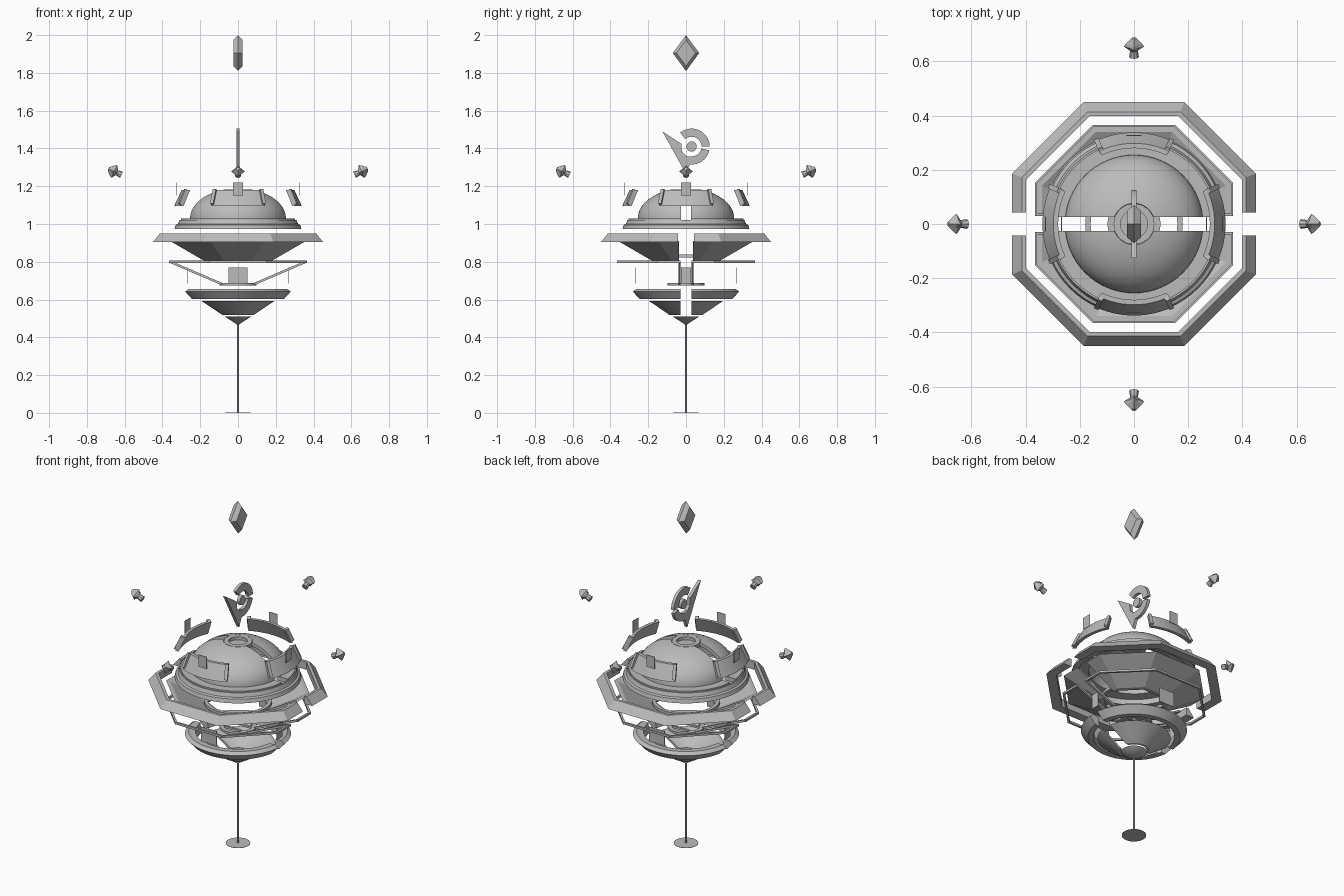
import bpy, bmesh
from math import radians, cos, sin, pi, sqrt
from mathutils import Matrix, Vector

if "Cube" in bpy.data.objects:
    bpy.data.objects.remove(bpy.data.objects["Cube"], do_unlink=True)

grey = bpy.data.materials.new("plain grey")
grey.use_nodes = True
grey.diffuse_color = (0.5, 0.5, 0.5, 1)
grey.node_tree.nodes["Principled BSDF"].inputs["Base Color"].default_value = (0.5, 0.5, 0.5, 1)


def finish(bm, name, smooth=False, mirror=False):
    bmesh.ops.recalc_face_normals(bm, faces=bm.faces)
    mesh = bpy.data.meshes.new(name)
    bm.to_mesh(mesh)
    bm.free()
    mesh.materials.append(grey)
    obj = bpy.data.objects.new(name, mesh)
    bpy.context.collection.objects.link(obj)
    if smooth:
        bpy.ops.object.select_all(action='DESELECT')
        obj.select_set(True)
        bpy.context.view_layer.objects.active = obj
        bpy.ops.object.shade_smooth_by_angle(angle=radians(30))
    if mirror:
        mod = obj.modifiers.new("other half", 'MIRROR')
        mod.use_axis = (False, True, False)
    return obj


def lathe(name, profile, sides=64, slot=0, arc=None):
    """Sweep a closed (radius, height) profile; slot cuts a gap along x."""
    bm = bmesh.new()
    octagon = sides == 8
    scale = 1 / cos(pi / 8) if octagon else 1
    start = pi / 8 if octagon else 0
    count = sides
    if arc:
        start, count = -arc, sides + 1
    step = 2 * arc / sides if arc else 2 * pi / sides
    rings = []
    for i in range(count):
        a = start + i * step
        rings.append([bm.verts.new((r * scale * cos(a), r * scale * sin(a), z)) for r, z in profile])
    n = len(profile)
    for i in range(sides):
        p, q = rings[i], rings[(i + 1) % count]
        for j in range(n):
            k = (j + 1) % n
            bm.faces.new((p[j], q[j], q[k], p[k]))
    if arc:
        bm.faces.new(rings[0])
        bm.faces.new(rings[-1])
    bmesh.ops.remove_doubles(bm, verts=bm.verts, dist=1e-5)
    if slot:
        cut = bmesh.ops.bisect_plane(bm, geom=bm.verts[:] + bm.edges[:] + bm.faces[:],
                                     plane_co=(0, slot, 0), plane_no=(0, 1, 0), clear_inner=True)
        edges = [e for e in cut["geom_cut"] if isinstance(e, bmesh.types.BMEdge)]
        bmesh.ops.edgenet_fill(bm, edges=edges)
    return finish(bm, name, smooth=not octagon, mirror=bool(slot))


def box(name, center, size):
    bm = bmesh.new()
    bmesh.ops.create_cube(bm, size=1, matrix=Matrix.Translation(center) @ Matrix.Diagonal((*size, 1)))
    return finish(bm, name)


def plate(name, points, half=0.009):
    """Flat plate in the y-z plane."""
    bm = bmesh.new()
    face = bm.faces.new([bm.verts.new((-half, y, z)) for y, z in points])
    out = bmesh.ops.extrude_face_region(bm, geom=[face])["geom"]
    bmesh.ops.translate(bm, vec=(2 * half, 0, 0), verts=[v for v in out if isinstance(v, bmesh.types.BMVert)])
    return finish(bm, name)


def four_around(obj):
    """Repeat an object made on the +x side on all four sides."""
    base = obj.matrix_basis.copy()
    for i in range(1, 4):
        copy = obj.copy()
        bpy.context.collection.objects.link(copy)
        copy.matrix_basis = Matrix.Rotation(i * pi / 2, 4, 'Z') @ base


def arc_points(radius, a, b, n=20):
    return [(0.03 + radius * cos(radians(a + (b - a) * i / n)),
             1.41 + radius * sin(radians(a + (b - a) * i / n))) for i in range(n + 1)]


# Floating gem: bevelled rhombus
bm = bmesh.new()
layers = []
for x, s in ((-0.025, 0.72), (0, 1), (0.025, 0.72)):
    layers.append([bm.verts.new((x, y * s, 1.905 + z * s)) for y, z in ((0, 0.095), (0.07, 0), (0, -0.095), (-0.07, 0))])
for p, q in zip(layers, layers[1:]):
    for j in range(4):
        bm.faces.new((p[j], p[j - 1], q[j - 1], q[j]))
bm.faces.new(layers[0])
bm.faces.new(layers[-1])
finish(bm, "floating_gem")

# Emblem: blade, split ring and centre disc
plate("emblem_blade", [(-0.125, 1.49), (-0.025, 1.425), (-0.022, 1.385), (0.0, 1.36),
                       (0.025, 1.355), (0.02, 1.315), (0.0, 1.265)])
plate("emblem_upper_arc", arc_points(0.095, 130, 0) + arc_points(0.052, 0, 130))
plate("emblem_lower_arc", arc_points(0.095, -12, -100) + arc_points(0.052, -100, -12))
plate("emblem_centre", arc_points(0.027, 0, 345, 23))

# Hovering star ornaments, tilted outward and up
bm = bmesh.new()
rings = []
for x, r, star in ((-0.042, 0.018, 1), (-0.016, 0.014, 1), (0, 0.037, 0.6), (0.012, 0.03, 0.65), (0.034, 0.01, 0.8)):
    rings.append([bm.verts.new((x, r * (star if i % 2 else 1) * cos(i * pi / 4),
                                r * (star if i % 2 else 1) * sin(i * pi / 4))) for i in range(8)])
for p, q in zip(rings, rings[1:]):
    for j in range(8):
        bm.faces.new((p[j], p[j - 1], q[j - 1], q[j]))
bm.faces.new(rings[0])
bm.faces.new(rings[-1])
ornament = finish(bm, "star_ornament")
ornament.matrix_basis = Matrix.Translation((0.655, 0, 1.278)) @ Matrix.Rotation(radians(-25), 4, 'Y')
four_around(ornament)

# Curved panels around the dome with end clips and tabs
four_around(lathe("curved_panel", [(0.28, 1.18), (0.298, 1.18), (0.338, 1.095), (0.318, 1.095)], 12, arc=radians(25)))
for side in (-1, 1):
    clip = box("panel_clip", (0, 0, 0), (0.022, 0.018, 0.085))
    clip.matrix_basis = (Matrix.Rotation(side * radians(24), 4, 'Z') @ Matrix.Translation((0.316, 0, 1.143))
                         @ Matrix.Rotation(radians(-25), 4, 'Y'))
    four_around(clip)
four_around(box("panel_tab", (0.327, 0, 1.185), (0.003, 0.054, 0.07)))

# Split dome and its hub
radii = [0.255 * cos(radians(72.5) * i / 14) for i in range(15)]
outer = [(r, 1.03 + 0.16 * sqrt(max(0, 1 - (r / 0.255) ** 2))) for r in radii]
inner = [(r * 0.94, z - 0.018) for r, z in reversed(outer)]
lathe("dome", outer + inner, slot=0.026)
lathe("dome_rim", [(0.24, 1.03), (0.304, 1.03), (0.304, 1.005), (0.24, 1.005)], slot=0.026)
lathe("dome_hub", [(0.05, 1.183), (0.075, 1.183), (0.075, 1.155), (0.05, 1.155)])
lathe("hub_floor", [(0, 1.165), (0.055, 1.165), (0.055, 1.157), (0, 1.157)])

# Collar below the dome
lathe("collar", [(0.302, 1.022), (0.31, 1.022), (0.318, 1.0), (0.33, 0.995), (0.336, 0.973), (0.302, 0.973)])

# Octagonal outer ring and hull, both split
lathe("octagon_ring", [(0.398, 0.95), (0.414, 0.95), (0.45, 0.905), (0.398, 0.905)], 8, slot=0.043)
lathe("octagon_hull", [(0.36, 0.91), (0.175, 0.803), (0.15, 0.803), (0.15, 0.813), (0.172, 0.813), (0.34, 0.91)],
      8, slot=0.037)
lathe("hull_inner_ring", [(0.16, 0.838), (0.18, 0.838), (0.18, 0.822), (0.16, 0.822)])

# Thin half frames with struts running down to the middle
for side in (-1, 1):
    half = [(0.36, 0.035, 0.8), (0.36, 0.149, 0.8), (0.149, 0.36, 0.8)]
    path = half + [(-x, y, z) for x, y, z in reversed(half)] + [(-0.08, 0.035, 0.68), (0.08, 0.035, 0.68)]
    bm = bmesh.new()
    t = 0.006
    pts = [Vector((x, y * side, z)) for x, y, z in path]
    for p, q in zip(pts, pts[1:] + pts[:1]):
        d = (q - p).normalized()
        rot = d.to_track_quat('X', 'Z').to_matrix().to_4x4()
        size = Matrix.Diagonal(((q - p).length + t, 2 * t, 2 * t, 1))
        bmesh.ops.create_cube(bm, size=1, matrix=Matrix.Translation((p + q) / 2) @ rot @ size)
    finish(bm, "half_frame")
lathe("frame_base_ring", [(0.075, 0.688), (0.098, 0.688), (0.098, 0.675), (0.075, 0.675)], 32)

# Thin upright plates
for side in (-1, 1):
    box("wide_plate", (0, side * 0.268, 0.727), (0.1, 0.003, 0.085))
    box("narrow_plate", (side * 0.268, 0, 0.727), (0.003, 0.052, 0.085))

# Lower split ring and cone, tip, rod and ground disc
lathe("lower_ring", [(0.225, 0.655), (0.262, 0.657), (0.281, 0.642), (0.245, 0.602), (0.215, 0.602)], slot=0.03)
lathe("lower_cone", [(0.195, 0.592), (0.085, 0.517), (0.07, 0.517), (0.07, 0.525), (0.18, 0.592)], slot=0.03)
lathe("tip_cone", [(0, 0.51), (0.07, 0.51), (0, 0.465)], 32)
lathe("rod", [(0, 0.48), (0.005, 0.48), (0.005, 0), (0, 0)], 8)
lathe("ground_disc", [(0, 0.002), (0.065, 0.002), (0.065, 0), (0, 0)], 32)
